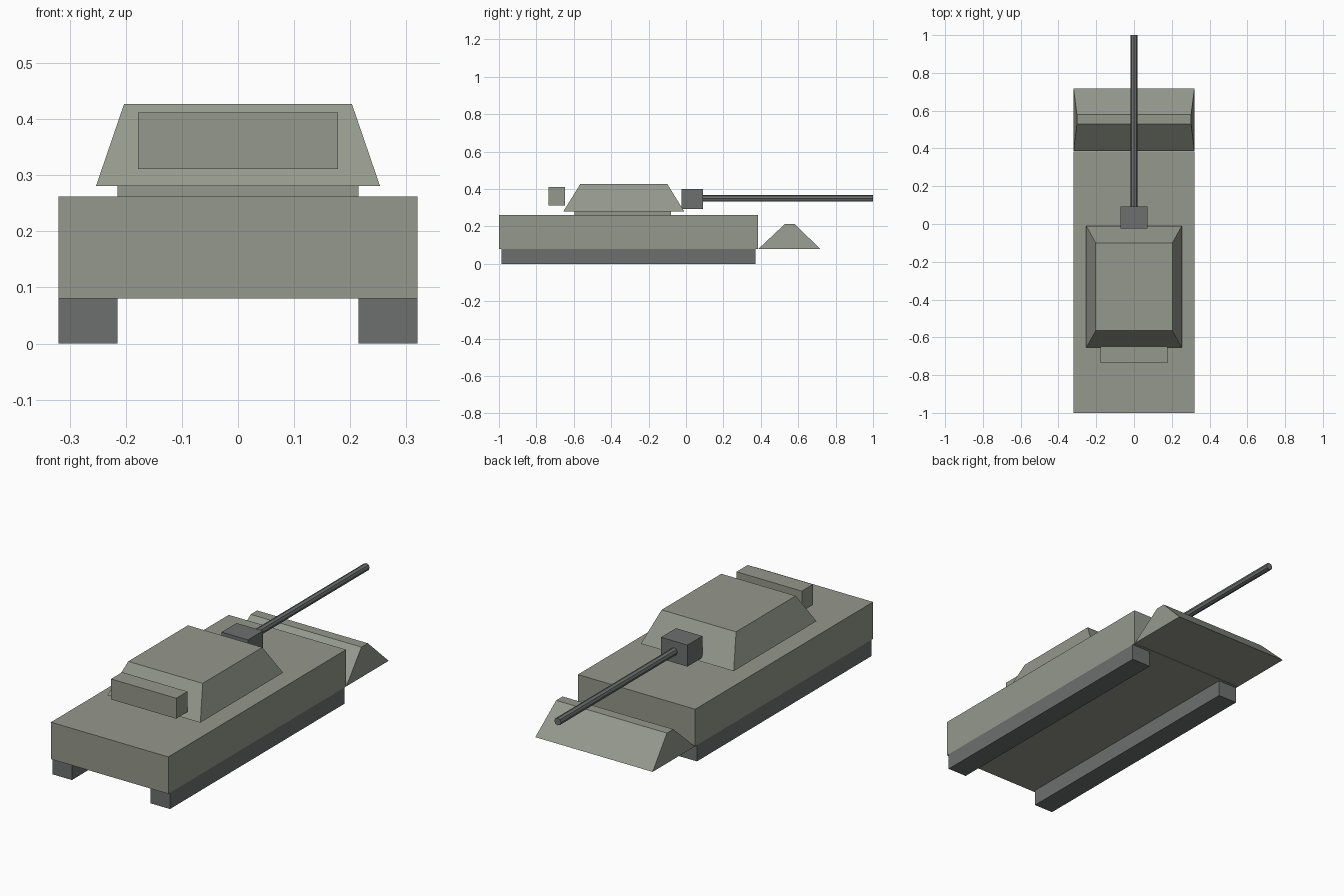
import bpy
import bmesh
from math import pi
from mathutils import Matrix

old = bpy.data.objects.get("Cube")
if old:
    bpy.data.objects.remove(old, do_unlink=True)


def material(name, rgb):
    mat = bpy.data.materials.new(name)
    mat.use_nodes = True
    mat.diffuse_color = (*rgb, 1)
    mat.node_tree.nodes["Principled BSDF"].inputs["Base Color"].default_value = (*rgb, 1)
    return mat


armour = material("olive grey armour", (0.30, 0.315, 0.265))
steel = material("dark grey steel", (0.155, 0.16, 0.16))


def finish(name, bm, mat):
    bmesh.ops.recalc_face_normals(bm, faces=bm.faces)
    mesh = bpy.data.meshes.new(name)
    bm.to_mesh(mesh)
    bm.free()
    mesh.materials.append(mat)
    obj = bpy.data.objects.new(name, mesh)
    bpy.context.collection.objects.link(obj)
    return obj


def block(name, mat, x, y, z, top_x=None, top_y=None):
    """Box between the given ranges; the top may be a smaller rectangle."""
    bm = bmesh.new()
    rings = []
    for xs, ys, h in ((x, y, z[0]), (top_x or x, top_y or y, z[1])):
        corners = ((0, 0), (1, 0), (1, 1), (0, 1))
        rings.append([bm.verts.new((xs[i], ys[j], h)) for i, j in corners])
    low, high = rings
    bm.faces.new(low[::-1])
    bm.faces.new(high)
    for i in range(4):
        k = (i + 1) % 4
        bm.faces.new((low[i], low[k], high[k], high[i]))
    return finish(name, bm, mat)


# Hull and the two tracks
block("hull", armour, (-0.32, 0.32), (-1, 0.385), (0.08, 0.262))
for side, x in (("left", (0.215, 0.32)), ("right", (-0.32, -0.215))):
    block(side + "_track", steel, x, (-0.987, 0.372), (0, 0.08))

# Sloped nose wedge
block("nose_wedge", armour, (-0.32, 0.32), (0.387, 0.717), (0.08, 0.214),
      (-0.302, 0.302), (0.53, 0.58))

# Turret on its base, with the storage box behind it
block("turret_base", armour, (-0.215, 0.215), (-0.595, -0.08), (0.262, 0.281))
block("turret", armour, (-0.253, 0.253), (-0.655, -0.01), (0.281, 0.427),
      (-0.203, 0.203), (-0.565, -0.1))
block("storage_box", armour, (-0.178, 0.178), (-0.735, -0.648), (0.311, 0.412))

# Gun mount and barrel
block("gun_mount", steel, (-0.072, 0.072), (-0.025, 0.092), (0.294, 0.4))
bm = bmesh.new()
bmesh.ops.create_cone(bm, cap_ends=True, segments=8, radius1=0.018, radius2=0.018,
                      depth=0.91,
                      matrix=Matrix.Translation((0, 0.545, 0.35)) @ Matrix.Rotation(pi / 2, 4, "X"))
finish("gun_barrel", bm, steel)
